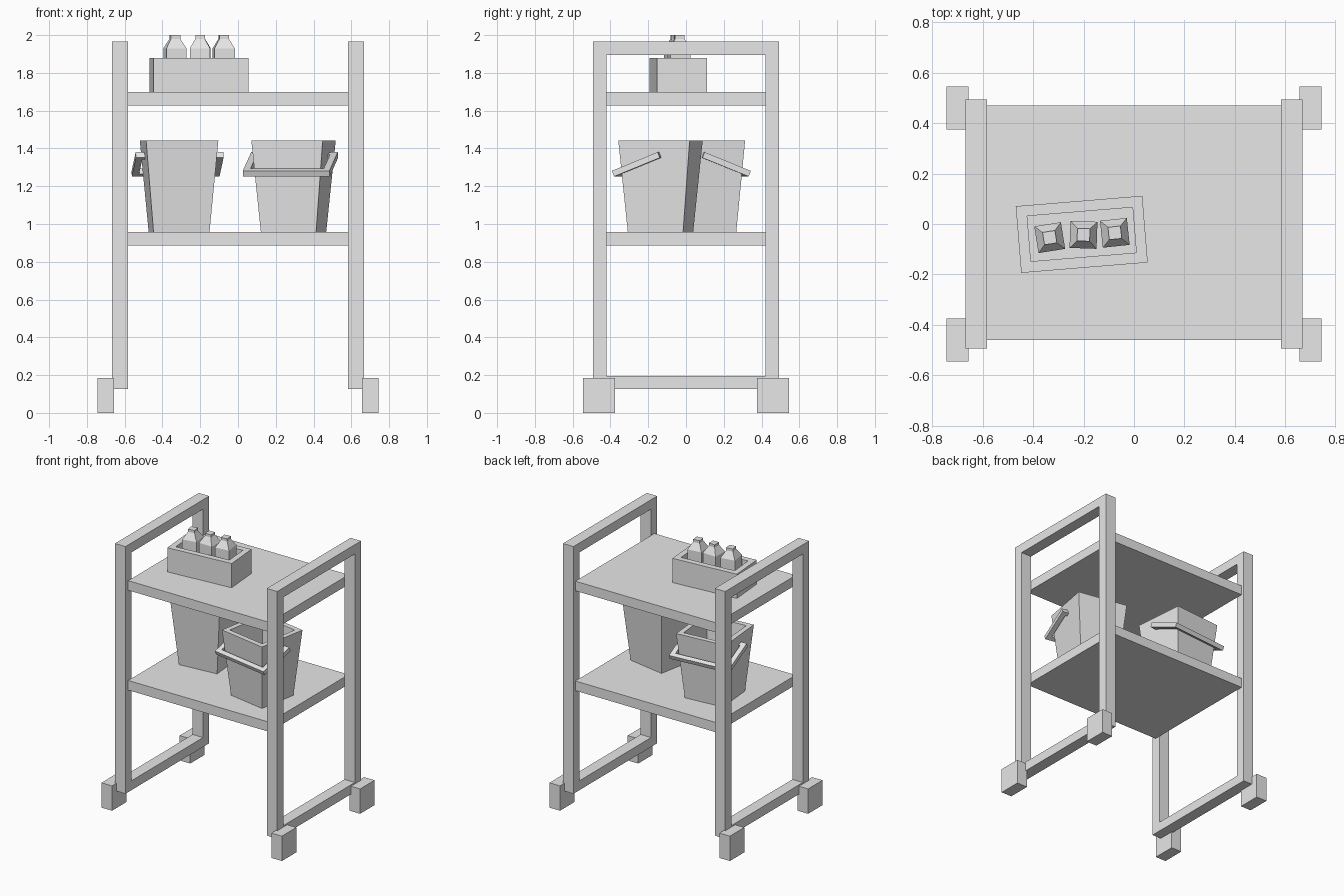
import bpy, bmesh
from math import radians
from mathutils import Matrix

cube = bpy.data.objects.get("Cube")
if cube:
    bpy.data.objects.remove(cube, do_unlink=True)

grey = bpy.data.materials.new("plain_grey")
grey.use_nodes = True
grey.diffuse_color = (0.8, 0.8, 0.8, 1)
grey.node_tree.nodes["Principled BSDF"].inputs["Base Color"].default_value = (0.8, 0.8, 0.8, 1)


def finish(name, bm, loc, rot=(0, 0, 0)):
    bmesh.ops.recalc_face_normals(bm, faces=bm.faces)
    mesh = bpy.data.meshes.new(name)
    bm.to_mesh(mesh)
    bm.free()
    mesh.materials.append(grey)
    obj = bpy.data.objects.new(name, mesh)
    obj.location = loc
    obj.rotation_euler = [radians(a) for a in rot]
    bpy.context.collection.objects.link(obj)
    return obj


def box(name, size, loc):
    bm = bmesh.new()
    bmesh.ops.create_cube(bm, size=1, matrix=Matrix.Diagonal((*size, 1)))
    return finish(name, bm, loc)


def loft(name, sections, loc, rot=(0, 0, 0), closed=False):
    """Join rectangular sections (width, depth, height); cap the ends or close into a ring."""
    bm = bmesh.new()
    rings = [[bm.verts.new((sx * w / 2, sy * d / 2, z))
              for sx, sy in ((-1, -1), (1, -1), (1, 1), (-1, 1))]
             for w, d, z in sections]
    pairs = list(zip(rings, rings[1:]))
    if closed:
        pairs.append((rings[-1], rings[0]))
    else:
        bm.faces.new(rings[0])
        bm.faces.new(rings[-1])
    for a, b in pairs:
        for i in range(4):
            j = (i + 1) % 4
            bm.faces.new((a[i], a[j], b[j], b[i]))
    return finish(name, bm, loc, rot)


# Side frames and their block feet
for side, s in (("right", -1), ("left", 1)):
    loft(side + "_frame",
         [(0.985, 1.84, -0.043), (0.985, 1.84, 0.043), (0.84, 1.70, 0.043), (0.84, 1.70, -0.043)],
         (s * 0.625, 0, 1.046), (90, 0, 90), closed=True)
    for end, t in (("front", -1), ("back", 1)):
        box(f"{end}_{side}_foot", (0.087, 0.17, 0.185), (s * 0.6995, t * 0.46, 0.0925))

# Shelves
for name, z in (("lower_shelf", 0.921), ("upper_shelf", 1.664)):
    box(name, (1.164, 0.93, 0.072), (0, 0.005, z))


# Tapered buckets with swinging U-shaped handles
def bucket(name, x, y, turn):
    base = loft(name, [(0.297, 0.297, 0), (0.384, 0.384, 0.487),
                       (0.31, 0.31, 0.487), (0.24, 0.24, 0.05)],
                (x, y, 0.956), (0, 0, turn))
    bm = bmesh.new()
    parts = [((sx * 0.215, 0, 0), (0.036, 0.265, 0.032)) for sx in (-1, 1)]
    parts += [((sx * 0.19, 0.117, 0), (0.03, 0.03, 0.03)) for sx in (-1, 1)]
    parts.append(((0, -0.1165, 0), (0.395, 0.032, 0.032)))
    for loc, size in parts:
        bmesh.ops.create_cube(bm, size=1,
                              matrix=Matrix.Translation(loc) @ Matrix.Diagonal((*size, 1)))
    handle = finish(name + "_handle", bm, (0, -0.09, 0.36), (22, 0, 0))
    handle.parent = base


bucket("left_bucket", 0.294, -0.135, -10.4)
bucket("right_bucket", -0.312, 0.105, 185)

# Open tray on the upper shelf
loft("bottle_tray", [(0.503, 0.265, 0), (0.503, 0.265, 0.18), (0.419, 0.18, 0.18), (0.419, 0.18, 0.04)],
     (-0.207, -0.041, 1.70), (0, 0, -355.3))

# Bottles with sloping shoulders and small caps
profile = [(0.107, 0), (0.107, 0.19), (0.05, 0.24), (0.05, 0.26)]
for i, (x, y, turn) in enumerate(((-0.334, -0.054, 9), (-0.2, -0.043, -2), (-0.076, -0.035, 6))):
    loft(f"bottle_{i + 1}", [(w, w, z) for w, z in profile], (x, y, 1.74), (0, 0, turn))
